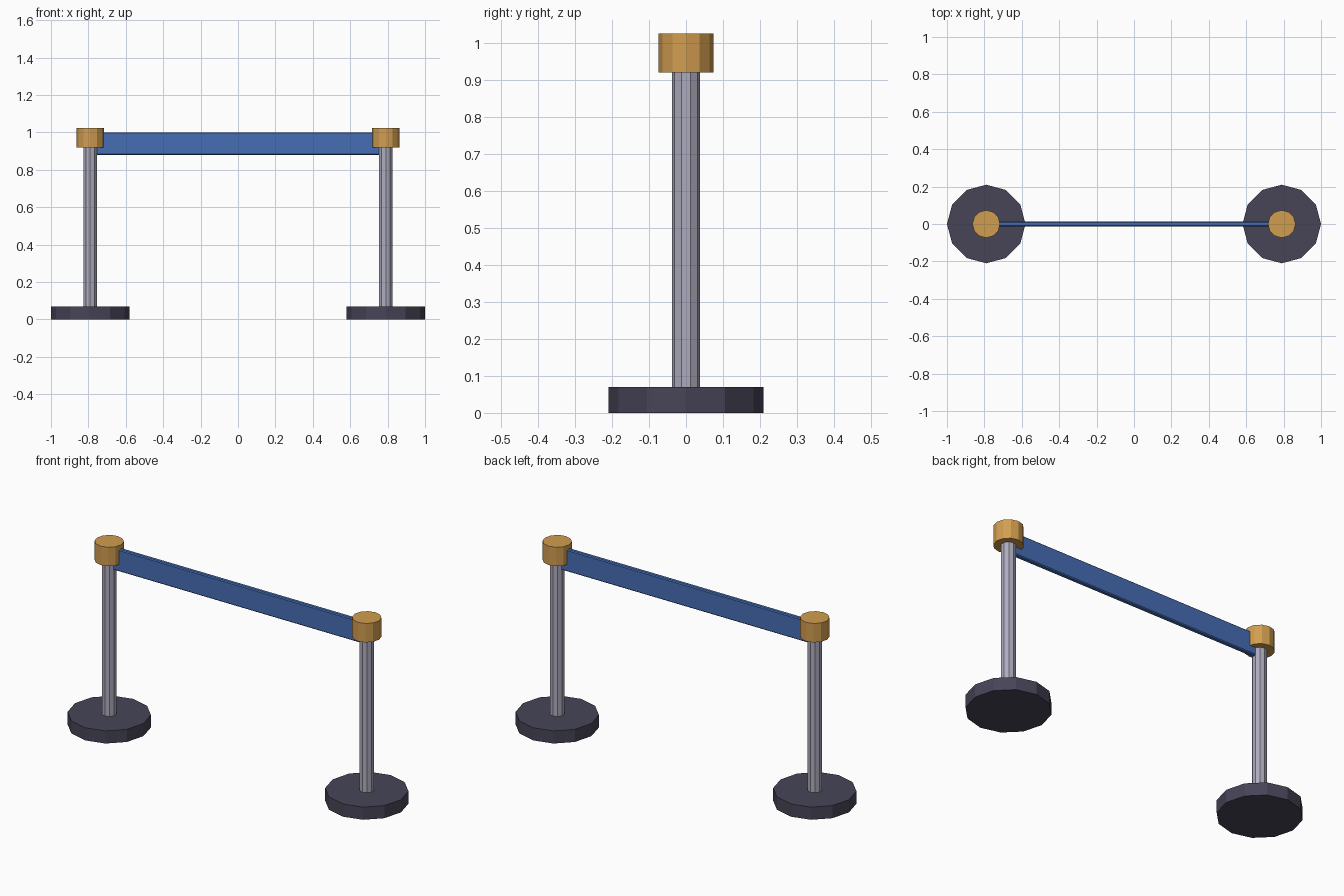
import bpy

cube = bpy.data.objects.get("Cube")
if cube:
    bpy.data.objects.remove(cube, do_unlink=True)


def material(name, rgb):
    mat = bpy.data.materials.new(name)
    mat.use_nodes = True
    mat.diffuse_color = (*rgb, 1)
    mat.node_tree.nodes["Principled BSDF"].inputs["Base Color"].default_value = (*rgb, 1)
    return mat


dark = material("dark slate", (0.063, 0.059, 0.095))
steel = material("pale steel", (0.42, 0.41, 0.51))
brass = material("brass", (0.64, 0.34, 0.08))
blue = material("belt blue", (0.061, 0.155, 0.46))


def cylinder(name, x, radius, bottom, top, sides, mat):
    bpy.ops.mesh.primitive_cylinder_add(
        vertices=sides, radius=radius, depth=top - bottom,
        location=(x, 0, (bottom + top) / 2))
    obj = bpy.context.object
    obj.name = name
    obj.data.materials.append(mat)
    return obj


# Two matching posts: weighted base, slim pole, cap
for side, x in (("left", 0.79), ("right", -0.79)):
    cylinder(side + "_base", x, 0.21, 0, 0.07, 12, dark)
    cylinder(side + "_pole", x, 0.038, 0.06, 0.94, 10, steel)
    cylinder(side + "_cap", x, 0.074, 0.92, 1.025, 12, brass)

# Belt stretched between the posts, with slightly eased edges
bpy.ops.mesh.primitive_cube_add(size=1, location=(0, 0, 0.94))
belt = bpy.context.object
belt.name = "belt"
belt.scale = (1.53, 0.026, 0.122)
bpy.ops.object.transform_apply(location=False, rotation=False, scale=True)
belt.data.materials.append(blue)
bevel = belt.modifiers.new("eased edges", "BEVEL")
bevel.width = 0.005
bevel.segments = 1
